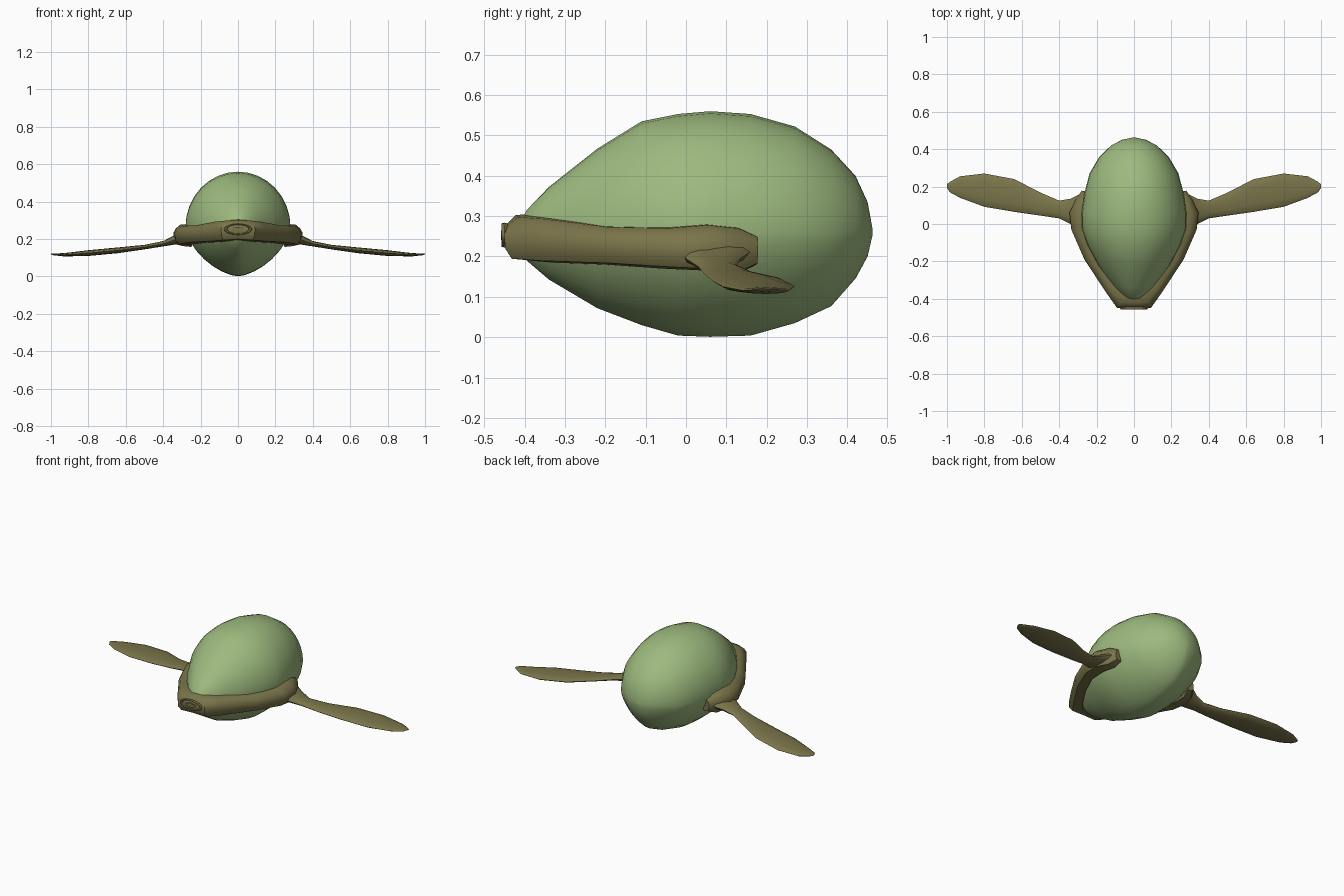
import bpy, bmesh, math

if "Cube" in bpy.data.objects:
    bpy.data.objects.remove(bpy.data.objects["Cube"])

def material(name, rgb):
    m = bpy.data.materials.new(name)
    m.diffuse_color = (*rgb, 1)
    m.use_nodes = True
    m.node_tree.nodes["Principled BSDF"].inputs["Base Color"].default_value = m.diffuse_color
    return m

GREEN = material("leaf green", (0.34, 0.49, 0.21))
OLIVE = material("olive brown", (0.195, 0.178, 0.069))

def loft(name, rings, mat, angle, mirror=False):
    """Skin closed rings of points, cap both ends, optionally mirror in x."""
    bm = bmesh.new()
    vs = [[bm.verts.new(p) for p in r] for r in rings]
    n = len(vs[0])
    for a, b in zip(vs, vs[1:]):
        for i in range(n):
            j = (i + 1) % n
            bm.faces.new((a[i], a[j], b[j], b[i]))
    bm.faces.new(vs[0])
    bm.faces.new(vs[-1])
    if mirror:
        geo = bmesh.ops.duplicate(bm, geom=bm.verts[:] + bm.edges[:] + bm.faces[:])["geom"]
        for v in geo:
            if isinstance(v, bmesh.types.BMVert):
                v.co.x *= -1
    bmesh.ops.recalc_face_normals(bm, faces=bm.faces[:])
    me = bpy.data.meshes.new(name)
    bm.to_mesh(me)
    bm.free()
    ob = bpy.data.objects.new(name, me)
    bpy.context.collection.objects.link(ob)
    me.materials.append(mat)
    smooth(ob, angle)
    return ob

def smooth(ob, angle):
    bpy.ops.object.select_all(action='DESELECT')
    ob.select_set(True)
    bpy.context.view_layer.objects.active = ob
    bpy.ops.object.shade_smooth_by_angle(angle=math.radians(angle))

# Egg body: y, half width, bottom, top
body = [(-.42, .015, .24, .265), (-.395, .055, .19, .315), (-.34, .105, .143, .372),
        (-.22, .192, .072, .467), (-.11, .25, .03, .535), (-.02, .28, .004, .553),
        (.06, .281, .001, .56), (.16, .266, .004, .553), (.27, .238, .035, .522),
        (.36, .185, .077, .465), (.42, .122, .145, .40), (.45, .065, .2, .335),
        (.462, .01, .252, .27)]
def power(v, e):
    return math.copysign(abs(v) ** e, v)
rings = []
for y, w, lo, hi in body:
    mid = lo + (hi - lo) * .47
    ring = []
    for i in range(32):
        a = math.tau * i / 32
        c, s = math.cos(a), math.sin(a)
        e = 1.0 if s >= 0 else 1.25      # keel-like underside
        ring.append((w * power(c, e), y, mid + power(s, e) * ((hi - mid) if s > 0 else (mid - lo))))
    rings.append(ring)
loft("egg_body", rings, GREEN, 60)

# Strap round the front: outer x, y, inner x, y, bottom, top (right half)
strap = [(0, -.452, 0, -.385, .195, .305), (.09, -.45, .05, -.375, .19, .3),
         (.15, -.365, .09, -.335, .185, .295), (.265, -.19, .18, -.2, .18, .275),
         (.335, -.03, .25, -.06, .17, .272), (.345, .06, .26, .05, .165, .28),
         (.312, .13, .25, .13, .158, .272), (.28, .178, .24, .175, .18, .25)]
profile = [(0, 1), (.55, .98), (.85, .8), (1, .6), (.98, .28), (.75, .04), (0, 0)]
def strap_ring(s, side):
    ox, oy, ix, iy, lo, hi = s
    return [(side * (ix + (ox - ix) * t), iy + (oy - iy) * t, lo + (hi - lo) * h) for t, h in profile]
rings = [strap_ring(s, -1) for s in reversed(strap[1:])] + [strap_ring(s, 1) for s in strap]
loft("front_strap", rings, OLIVE, 40)

# Paddle blades: x, front y, back y, z, thickness
blade = [(.28, -.04, .165, .215, .065), (.34, .0, .135, .195, .045), (.4, .03, .125, .175, .026),
         (.5, .045, .168, .157, .022), (.64, .065, .24, .14, .028), (.8, .092, .27, .125, .028),
         (.93, .14, .255, .116, .016), (.985, .17, .225, .118, .009), (1.0, .193, .212, .12, .004)]
rings = []
for x, y0, y1, z, t in blade:
    ring = []
    for i in range(12):
        a = math.tau * i / 12
        ring.append((x, (y0 + y1) / 2 - (y1 - y0) / 2 * math.cos(a), z + t * .55 * math.sin(a)))
    rings.append(ring)
loft("paddle_blades", rings, OLIVE, 50, mirror=True)

# Oval badge at the front: raised rim and central stud
bpy.ops.mesh.primitive_torus_add(major_segments=20, minor_segments=6, major_radius=1, minor_radius=.14,
                                 location=(0, -.45, .253), rotation=(math.radians(90), 0, 0))
rim = bpy.context.object
rim.name = "badge_rim"
rim.scale = (.066, .027, .06)
bpy.ops.mesh.primitive_cylinder_add(vertices=8, radius=1, depth=1, location=(0, -.447, .253),
                                    rotation=(math.radians(90), 0, 0))
stud = bpy.context.object
stud.name = "badge_stud"
stud.scale = (.036, .012, .022)
for ob in (rim, stud):
    ob.data.materials.append(OLIVE)
    smooth(ob, 40)
